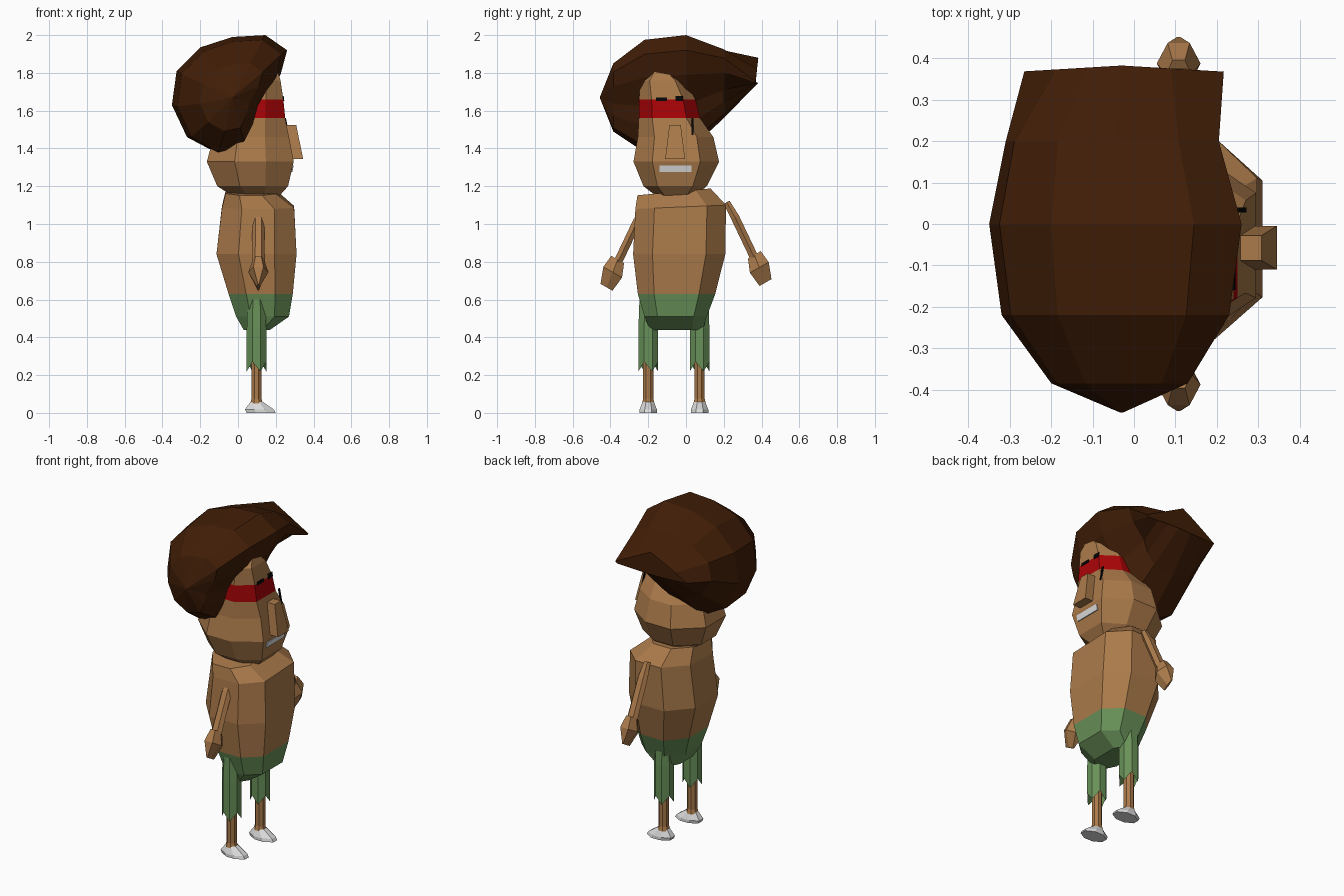
import bpy, bmesh, math
from mathutils import Vector

if "Cube" in bpy.data.objects:
    bpy.data.objects.remove(bpy.data.objects["Cube"])


def material(name, rgb):
    m = bpy.data.materials.new(name)
    m.diffuse_color = (*rgb, 1)
    m.use_nodes = True
    m.node_tree.nodes["Principled BSDF"].inputs["Base Color"].default_value = m.diffuse_color
    return m


SKIN = material("skin tan", (0.41, 0.197, 0.07))
HAIR = material("hair brown", (0.052, 0.0125, 0.002))
GREEN = material("shorts green", (0.14, 0.285, 0.098))
RED = material("band red", (0.40, 0.001, 0.002))
WHITE = material("shoe white", (0.72, 0.72, 0.72))
BLACK = material("brow black", (0.002, 0.002, 0.002))


def loft(name, rings, mats, rule=None):
    """Skin a list of equal point rings, cap both ends, colour by a face-centre rule."""
    bm = bmesh.new()
    loops = [[bm.verts.new(p) for p in r] for r in rings]
    n = len(loops[0])
    for a, b in zip(loops, loops[1:]):
        for i in range(n):
            j = (i + 1) % n
            bm.faces.new((a[i], a[j], b[j], b[i]))
    bm.faces.new(loops[0][::-1])
    bm.faces.new(loops[-1])
    bmesh.ops.recalc_face_normals(bm, faces=bm.faces[:])
    if rule:
        for f in bm.faces:
            f.material_index = rule(f.calc_center_median())
    me = bpy.data.meshes.new(name)
    bm.to_mesh(me)
    bm.free()
    ob = bpy.data.objects.new(name, me)
    bpy.context.collection.objects.link(ob)
    for m in mats:
        me.materials.append(m)
    return ob


def oct_ring(z, x0, x1, y0, y1, front=0.56, side=0.36, back=0.42, tilt=0.0):
    """Eight-sided ring filling a box; front, side and back are the shares kept flat."""
    cx, cy, rx, ry = (x0 + x1) / 2, (y0 + y1) / 2, (x1 - x0) / 2, (y1 - y0) / 2
    unit = [(1, -front), (1, front), (side, 1), (-side, 1),
            (-1, back), (-1, -back), (-side, -1), (side, -1)]
    return [(cx + u * rx, cy + v * ry, z + tilt * v) for u, v in unit]


def box_ring(z, x0, x1, y0, y1):
    return [(x0, y0, z), (x1, y0, z), (x1, y1, z), (x0, y1, z)]


def plate(name, y0, y1, z0, z1, xb, xt, mat):
    """Thin painted detail lying on the front of the face."""
    t = 0.006
    loft(name, [box_ring(z0, xb - t / 2, xb + t / 2, y0, y1),
                box_ring(z1, xt - t / 2, xt + t / 2, y0, y1)], [mat])


# Torso with green shorts below the waist, shoulders tilted
loft("torso", [oct_ring(z, *r, front=0.58, side=0.45, back=0.45, tilt=t) for z, t, *r in [
    (0.44, 0.0, 0.03, 0.17, -0.19, 0.09),
    (0.51, 0.0, -0.01, 0.27, -0.22, 0.11),
    (0.63, 0.0, -0.05, 0.29, -0.255, 0.155),
    (0.84, 0.0, -0.114, 0.31, -0.28, 0.208),
    (1.09, 0.01, -0.085, 0.297, -0.268, 0.212),
    (1.17, 0.018, -0.065, 0.20, -0.257, 0.13)]],
    [SKIN, GREEN], lambda c: int(c.z < 0.63))

# Head with a red band across the eyes
loft("head", [oct_ring(*r) for r in [
    (1.15, -0.03, 0.22, -0.16, 0.05),
    (1.20, -0.11, 0.265, -0.225, 0.11),
    (1.33, -0.165, 0.295, -0.278, 0.175),
    (1.46, -0.13, 0.27, -0.255, 0.145),
    (1.56, -0.08, 0.25, -0.25, 0.075),
    (1.66, -0.05, 0.24, -0.248, 0.05),
    (1.76, 0.00, 0.225, -0.245, -0.005),
    (1.81, 0.08, 0.21, -0.19, -0.08)]],
    [SKIN, RED], lambda c: int(1.56 < c.z < 1.66))

# Nose, mouth, brows and scar
loft("nose", [box_ring(1.345, 0.24, 0.345, -0.11, -0.005),
              box_ring(1.525, 0.22, 0.308, -0.088, -0.028)], [SKIN])
plate("mouth", -0.14, 0.03, 1.276, 1.311, 0.285, 0.292, WHITE)
plate("left_brow", -0.16, -0.10, 1.652, 1.670, 0.242, 0.240, BLACK)
plate("right_brow", -0.055, -0.015, 1.650, 1.678, 0.242, 0.239, BLACK)
plate("scar", 0.028, 0.040, 1.47, 1.56, 0.269, 0.251, BLACK)

# Hair: side profile repeated along y, fitted to a box at each station
PROFILE = [(0.145, 2.0), (0.26, 1.92), (0.225, 1.79), (0.13, 1.63), (0.10, 1.52),
           (0.045, 1.41), (-0.11, 1.375), (-0.27, 1.46), (-0.35, 1.63),
           (-0.325, 1.81), (-0.20, 1.935), (-0.03, 1.99)]


def hair_ring(y, x0, x1, z0, z1):
    return [(x0 + (x + 0.35) / 0.61 * (x1 - x0), y,
             z0 + (z - 1.375) / 0.625 * (z1 - z0)) for x, z in PROFILE]


# The far end flattens into a low triangular tuft
tuft = [(x, 0.383 - abs(x + 0.03) * 0.06, z) for x, z in [
    (0.09, 1.82), (0.217, 1.755), (0.205, 1.745), (0.14, 1.745), (0.07, 1.745),
    (0.0, 1.745), (-0.09, 1.745), (-0.18, 1.745), (-0.265, 1.75),
    (-0.19, 1.795), (-0.11, 1.84), (-0.03, 1.88)]]
loft("hair", [hair_ring(*r) for r in [
    (-0.455, -0.035, -0.025, 1.665, 1.675),
    (-0.385, -0.20, 0.13, 1.49, 1.85),
    (-0.22, -0.32, 0.23, 1.38, 1.975),
    (0.0, -0.35, 0.26, 1.375, 2.0),
    (0.20, -0.31, 0.205, 1.56, 1.925)]] + [tuft], [HAIR])


# Arms and hands: six-sided tubes along a slanting path
def tube(name, pts, side, lift, mat):
    d = Vector((0, side * 0.5, -0.87))
    across = Vector((0, d.z, -d.y)).normalized()
    rings = []
    for y, z, rx, rp in pts:
        c = Vector((0.108, side * y, z + lift))
        rings.append([c + Vector((rx * math.cos(a), 0, 0)) + across * rp * math.sin(a)
                      for a in (math.tau * i / 6 for i in range(6))])
    loft(name, rings, [mat])


for label, side, lift in (("left", -1, 0), ("right", 1, 0.025)):
    tube(label + "_arm", [(0.215, 1.09, 0.02, 0.02), (0.26, 1.01, 0.032, 0.026),
                          (0.36, 0.80, 0.034, 0.026)], side, lift, SKIN)
    tube(label + "_hand", [(0.362, 0.812, 0.03, 0.045), (0.388, 0.745, 0.053, 0.066),
                           (0.421, 0.665, 0.006, 0.042)], side, lift, SKIN)

# Legs: ragged trouser leg, shin and pointed shoe
for label, y in (("left", -0.2), ("right", 0.072)):
    def round_ring(z, r, x=0.098, jag=0):
        return [(x + r * math.cos(a), y + r * math.sin(a), z + jag * (i % 2))
                for i, a in enumerate(math.tau * (i + 0.5) / 8 for i in range(8))]
    loft(label + "_trouser_leg", [round_ring(0.30, 0.03), round_ring(0.22, 0.056, jag=0.05),
                                  round_ring(0.45, 0.056), round_ring(0.61, 0.05)], [GREEN])
    loft(label + "_shin", [round_ring(0.05, 0.036), round_ring(0.075, 0.029),
                           round_ring(0.32, 0.029)], [SKIN])
    loft(label + "_shoe", [oct_ring(0.0, 0.045, 0.2, y - 0.046, y + 0.046, 0.4),
                           oct_ring(0.018, 0.037, 0.19, y - 0.046, y + 0.046, 0.4),
                           oct_ring(0.058, 0.066, 0.132, y - 0.03, y + 0.03, 0.4)], [WHITE])
